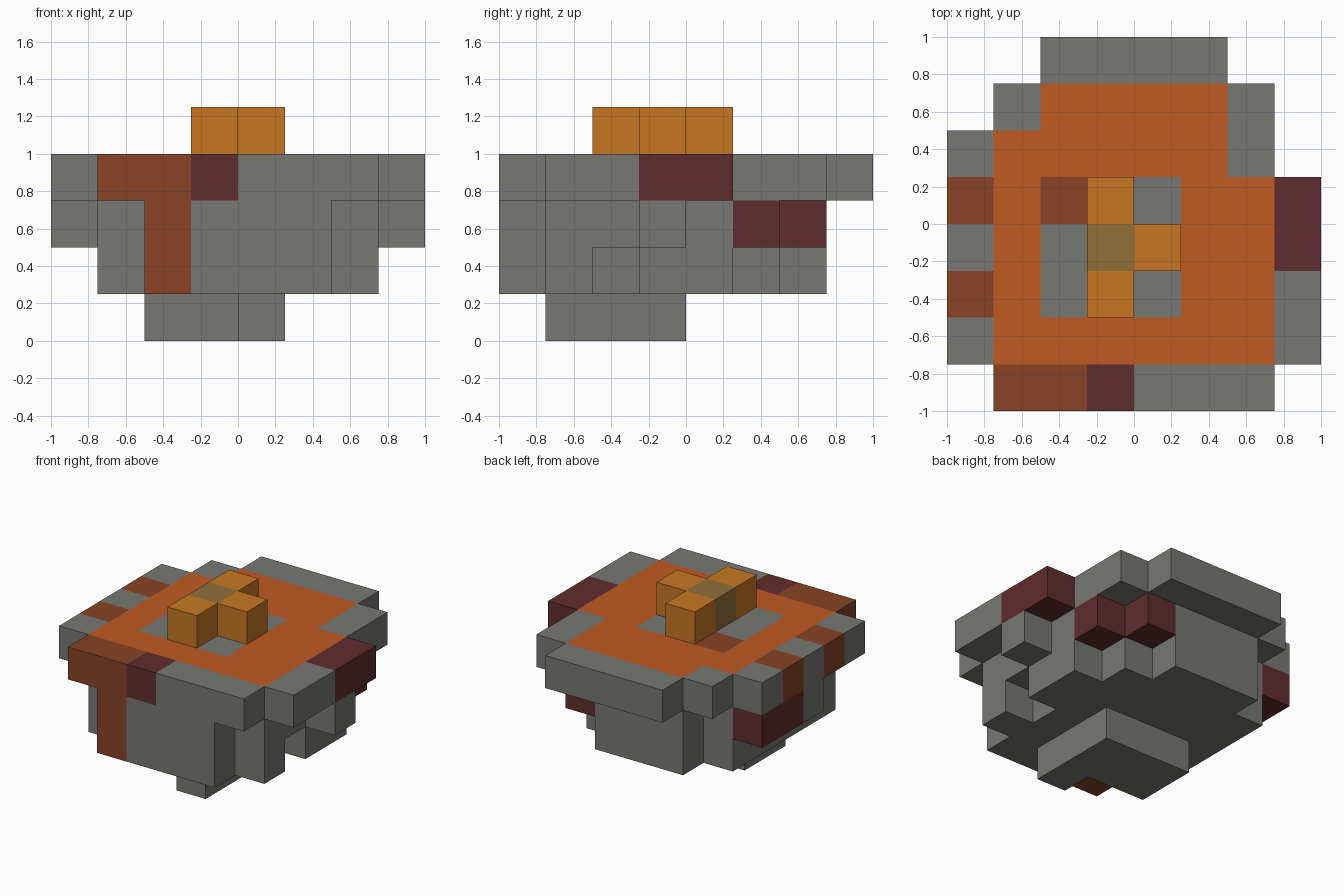
import bpy
import bmesh
from mathutils import Vector

default_cube = bpy.data.objects.get("Cube")
if default_cube:
    bpy.data.objects.remove(default_cube, do_unlink=True)

CELL = 0.25
ORIGIN = Vector((-1.0, -1.0, 0.0))


def linear(hex_code):
    """Convert a hex colour into linear channel values."""
    channels = [c / 255 for c in bytes.fromhex(hex_code)]
    return tuple(c / 12.92 if c < 0.04 else ((c + 0.055) / 1.055) ** 2.4
                 for c in channels) + (1.0,)


def make_material(name, hex_code):
    material = bpy.data.materials.new(name)
    material.use_nodes = True
    colour = linear(hex_code)
    material.diffuse_color = colour
    shader = material.node_tree.nodes["Principled BSDF"]
    shader.inputs["Base Color"].default_value = colour
    shader.inputs["Roughness"].default_value = 0.9
    return material


materials = {
    "stone": make_material("stone grey", "777773"),
    "molten": make_material("molten orange", "c05b22"),
    "rust": make_material("rust brown", "884425"),
    "maroon": make_material("dark maroon", "602d2f"),
    "amber": make_material("amber", "c67722"),
    "olive": make_material("olive brown", "91703a"),
}

# Each grid cell belongs to one part; later blocks replace earlier ones.
cells = {}
part_material = {}


def block(part, material, xs, ys, zs):
    """Fill a box of cells, given inclusive (first, last) ranges."""
    part_material[part] = material
    for x in range(xs[0], xs[1] + 1):
        for y in range(ys[0], ys[1] + 1):
            for z in range(zs[0], zs[1] + 1):
                cells[x, y, z] = part


def rows(part, material, layer, spans):
    """Fill one layer row by row, from the front to the back."""
    for y, span in enumerate(spans):
        block(part, material, span, (y, y), (layer, layer))


# Foot under the bowl
block("foot", "stone", (2, 4), (2, 3), (0, 0))
block("foot", "stone", (4, 4), (1, 1), (0, 0))

# Bowl layers and rim
rows("lower_bowl", "stone", 1,
     [(2, 5), (1, 6), (1, 5), (1, 6), (1, 6), (1, 5), (2, 4)])
rows("upper_bowl", "stone", 2,
     [(2, 5), (1, 6), (1, 6), (0, 7), (0, 6), (0, 6), (2, 5)])
rows("rim", "stone", 3,
     [(1, 6), (0, 7), (0, 7), (0, 7), (0, 7), (0, 6), (1, 6), (2, 5)])

# Molten ring around the stone centre
block("molten_ring", "molten", (1, 6), (1, 4), (3, 3))
block("molten_ring", "molten", (1, 5), (5, 5), (3, 3))
block("molten_ring", "molten", (2, 5), (6, 6), (3, 3))
block("centre_stones", "stone", (2, 4), (2, 4), (3, 3))

# Rust brown blocks
block("front_rust", "rust", (1, 2), (0, 0), (3, 3))
block("front_rust", "rust", (2, 2), (0, 0), (1, 2))
for y in (2, 4):
    block("side_rust", "rust", (0, 0), (y, y), (3, 3))
block("centre_rust", "rust", (2, 2), (4, 4), (3, 3))

# Maroon blocks
block("front_maroon", "maroon", (3, 3), (0, 0), (3, 3))
block("left_maroon", "maroon", (7, 7), (3, 4), (3, 3))
block("right_maroon", "maroon", (0, 0), (4, 5), (2, 2))
for x, y in ((6, 5), (5, 6)):
    block("back_maroon", "maroon", (x, x), (y, y), (2, 2))

# Raised blocks on top
block("top_amber", "amber", (3, 3), (2, 4), (4, 4))
block("top_amber", "amber", (4, 4), (3, 3), (4, 4))
block("top_olive", "olive", (3, 3), (3, 3), (4, 4))


def build_part(part):
    """Make one mesh from the exposed cell sides of a part."""
    bm = bmesh.new()
    corners = {}

    def corner(point):
        key = tuple(round(c) for c in point)
        if key not in corners:
            corners[key] = bm.verts.new(ORIGIN + Vector(key) * CELL)
        return corners[key]

    for cell, owner in cells.items():
        if owner != part:
            continue
        for axis in range(3):
            for side in (-1, 1):
                normal = Vector((0, 0, 0))
                normal[axis] = side
                neighbour = tuple(int(c) for c in Vector(cell) + normal)
                if neighbour in cells:
                    continue
                u = Vector((0, 0, 0))
                u[(axis + 1) % 3] = 0.5
                v = normal.cross(u)
                middle = Vector(cell) + Vector((0.5, 0.5, 0.5)) + normal / 2
                bm.faces.new([corner(middle - u - v), corner(middle + u - v),
                              corner(middle + u + v), corner(middle - u + v)])

    # Join flat neighbouring squares into clean panels
    bmesh.ops.dissolve_limit(bm, angle_limit=0.01, verts=bm.verts[:],
                             edges=bm.edges[:])
    mesh = bpy.data.meshes.new(part)
    bm.to_mesh(mesh)
    bm.free()
    mesh.materials.append(materials[part_material[part]])
    bpy.context.collection.objects.link(bpy.data.objects.new(part, mesh))


for part_name in part_material:
    build_part(part_name)
